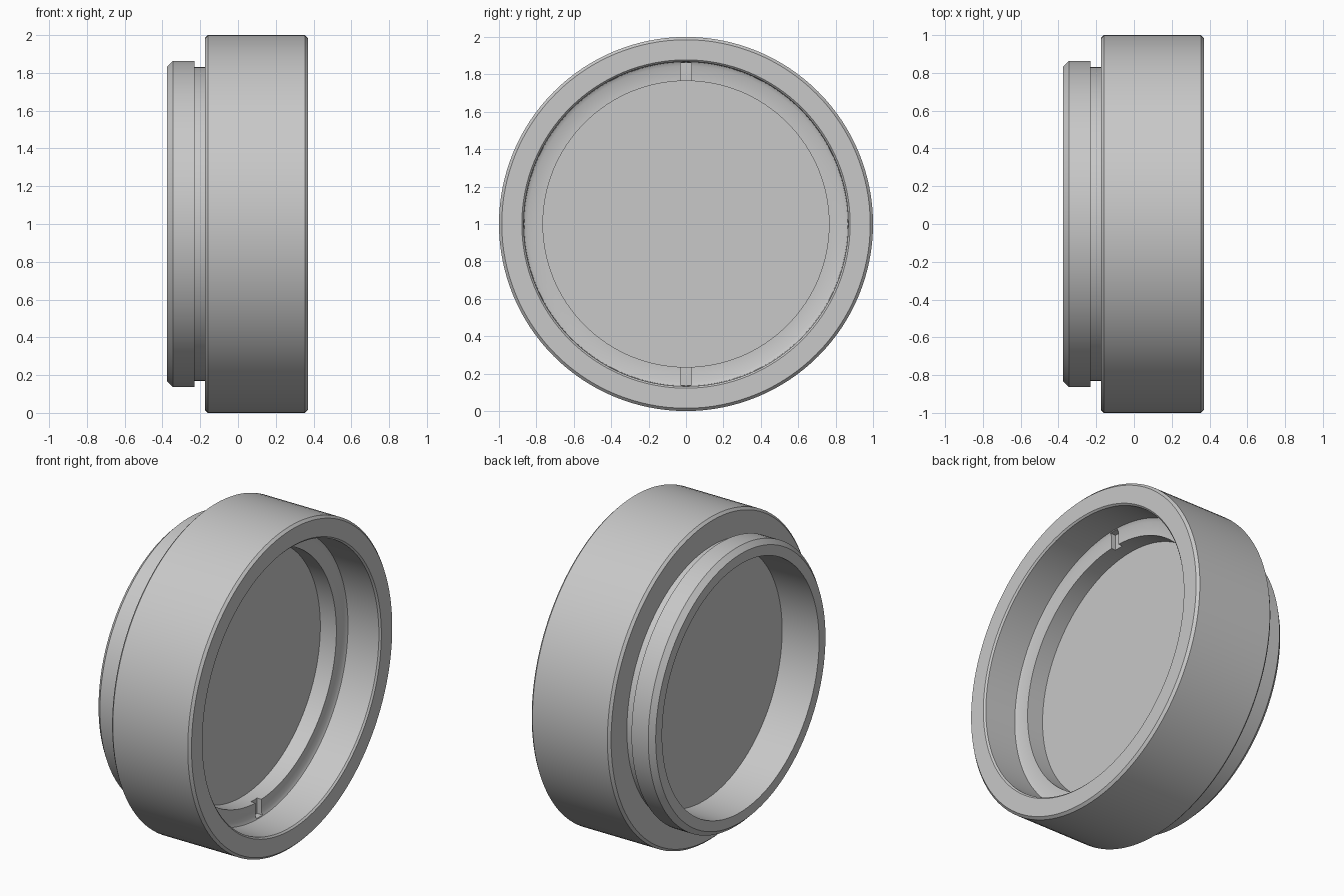
import bpy, bmesh, math
from mathutils import Matrix, Vector

cube = bpy.data.objects.get("Cube")
if cube:
    bpy.data.objects.remove(cube, do_unlink=True)

grey = bpy.data.materials.new("plain grey")
grey.use_nodes = True
color = (0.58, 0.58, 0.58, 1)
grey.diffuse_color = color
grey.node_tree.nodes["Principled BSDF"].inputs["Base Color"].default_value = color

SEGMENTS = 128
# Cross-section as (position along x, radius), from the axis outwards and back
profile = [
    (0.03, 0), (0.03, 0.765),                                # disc, open side
    (0.14, 0.765), (0.14, 0.845), (0.15, 0.865),             # inner shelf
    (0.36, 0.868), (0.37, 0.878),                            # wide bore
    (0.37, 0.985), (0.355, 1), (-0.16, 1), (-0.175, 0.985),  # outer body
    (-0.175, 0.83), (-0.23, 0.83),                           # neck
    (-0.23, 0.863), (-0.345, 0.863), (-0.375, 0.833),        # lip
    (-0.375, 0.77), (-0.125, 0.765), (-0.125, 0),            # back recess
]


def add_object(name, bm):
    mesh = bpy.data.meshes.new(name)
    bmesh.ops.recalc_face_normals(bm, faces=bm.faces)
    bm.to_mesh(mesh)
    bm.free()
    obj = bpy.data.objects.new(name, mesh)
    bpy.context.collection.objects.link(obj)
    mesh.materials.append(grey)
    return obj


# Turned body: ring, neck, lip and disc
bm = bmesh.new()
verts = [bm.verts.new((x, 0, r + 1)) for x, r in profile]
edges = [bm.edges.new(pair) for pair in zip(verts, verts[1:])]
bmesh.ops.spin(bm, geom=verts + edges, cent=(0, 0, 1), axis=(1, 0, 0),
               angle=math.tau, steps=SEGMENTS, use_merge=False)
bmesh.ops.remove_doubles(bm, verts=bm.verts, dist=1e-4)
body = add_object("ring_housing", bm)

# Two shallow slots across the shelf, at the top and bottom
bm = bmesh.new()
for side in (-1, 1):
    place = Matrix.Translation(Vector((0.15, 0, 1 + side * 0.805)))
    bmesh.ops.create_cube(bm, size=1, matrix=place @ Matrix.Diagonal((0.08, 0.06, 0.11, 1)))
cutter = add_object("slot_cutter", bm)
cutter.hide_render = True

cut = body.modifiers.new("shelf_slots", "BOOLEAN")
cut.operation = "DIFFERENCE"
cut.solver = "EXACT"
cut.object = cutter

bpy.ops.object.select_all(action="DESELECT")
body.select_set(True)
bpy.context.view_layer.objects.active = body
bpy.ops.object.modifier_apply(modifier=cut.name)
bpy.data.objects.remove(cutter, do_unlink=True)
bpy.ops.object.shade_smooth_by_angle(angle=math.radians(30))
